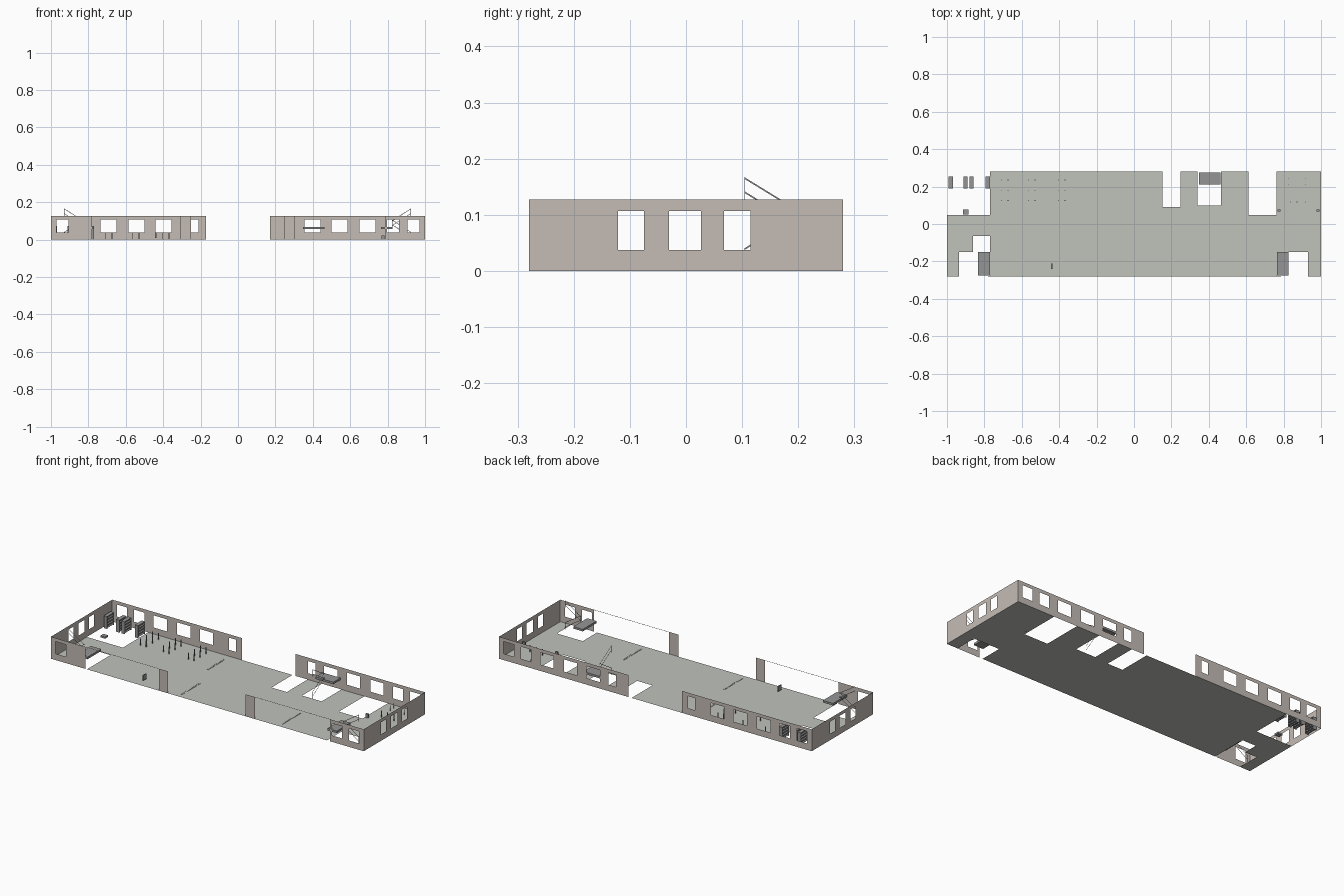
import bpy, bmesh
from mathutils import Vector

if "Cube" in bpy.data.objects:
    bpy.data.objects.remove(bpy.data.objects["Cube"])

H = 0.127            # wall height
W, D = 1.0, 0.28     # half length, half depth
Z0, Z1 = 0.037, 0.107  # window sill and head


def material(name, c):
    m = bpy.data.materials.new(name)
    m.diffuse_color = (*c, 1)
    m.use_nodes = True
    m.node_tree.nodes["Principled BSDF"].inputs["Base Color"].default_value = m.diffuse_color
    return m


WALL = material("wall_beige", (0.55, 0.50, 0.46))
FLOOR = material("floor_grey", (0.53, 0.54, 0.50))
DARK = material("furniture_grey", (0.30, 0.30, 0.30))


def finish(name, bm, mat):
    me = bpy.data.meshes.new(name)
    bm.to_mesh(me)
    bm.free()
    me.materials.append(mat)
    ob = bpy.data.objects.new(name, me)
    bpy.context.collection.objects.link(ob)
    return ob


def sheet(name, u, v, holes, place, mat):
    """Flat panel over u x v with rectangular holes (u0, u1, v0, v1)."""
    us = sorted({*u, *[a for h in holes for a in h[:2]]})
    vs = sorted({*v, *[a for h in holes for a in h[2:]]})
    bm = bmesh.new()
    for a, b in zip(us, us[1:]):
        for c, d in zip(vs, vs[1:]):
            mu, mv = (a + b) / 2, (c + d) / 2
            if any(h[0] < mu < h[1] and h[2] < mv < h[3] for h in holes):
                continue
            bm.faces.new([bm.verts.new(place(*p))
                          for p in ((a, c), (b, c), (b, d), (a, d))])
    bmesh.ops.remove_doubles(bm, verts=bm.verts, dist=1e-5)
    return finish(name, bm, mat)


def add_box(bm, x, y, z):
    vs = bmesh.ops.create_cube(bm, size=1)["verts"]
    for p in vs:
        p.co = Vector((x[0] + (p.co.x + .5) * (x[1] - x[0]),
                       y[0] + (p.co.y + .5) * (y[1] - y[0]),
                       z[0] + (p.co.z + .5) * (z[1] - z[0])))


def boxes(name, items, mat=DARK):
    bm = bmesh.new()
    for it in items:
        add_box(bm, *it)
    return finish(name, bm, mat)


def wall_x(name, y, x0, x1, windows):
    sheet(name, (x0, x1), (0, H), [(a, b, Z0, Z1) for a, b in windows],
          lambda a, c: (a, y, c), WALL)


# floor with shafts and stair openings
sheet("floor", (-W, W), (-D, D), [
    (-W, -0.77, 0.048, D), (0.152, 0.249, 0.09, D), (0.612, 0.762, 0.048, D),
    (0.34, 0.465, 0.10, D), (-0.86, -0.77, -0.15, -0.065),
    (-0.935, -0.77, -D, -0.15), (0.765, 0.93, -D, -0.15)],
    lambda a, b: (a, b, 0), FLOOR)

# back walls, left and right of the central opening
back = [(0.21, 0.255), (0.355, 0.44), (0.50, 0.585), (0.65, 0.735),
        (0.795, 0.86), (0.905, 0.97)]
wall_x("back_wall_left", D, -W, -0.17, [(-b, -a) for a, b in back])
back[0] = (0.25, 0.30)
wall_x("back_wall_right", D, 0.17, W, back)

# front corner walls and slim piers
wall_x("front_wall_left", -D, -W, -0.78, [(-0.97, -0.905)])
wall_x("front_wall_right", -D, 0.785, W, [(0.797, 0.86), (0.905, 0.97)])
wall_x("front_pier_left", -D, -0.31, -0.25, [])
wall_x("front_pier_right", -D, 0.245, 0.305, [])

# end walls
for side, x in (("left", -W), ("right", W)):
    sheet("end_wall_" + side, (-D, D), (0, H),
          [(-0.121, -0.075, Z0, Z1), (-0.03, 0.027, Z0, Z1),
           (0.068, 0.115, Z0, Z1)], lambda a, c, x=x: (x, a, c), WALL)

# thin head rails over the open front bays
boxes("front_head_rail", [((a, b), (-D, -D + 0.002), (H - 0.001, H))
                          for a, b in ((-0.78, -0.31), (0.305, 0.785))], WALL)

# stair landings
boxes("stair_landings", [
    ((0.347, 0.462), (0.21, 0.276), (0.056, 0.068)),
    ((-0.835, -0.77), (-0.276, -0.15), (0.056, 0.068)),
    ((0.765, 0.825), (-0.276, -0.15), (0.056, 0.068))])


# stair railings: thin sloping bars beside the missing flights
def railing(name, place, flip):
    """place(s, z): s runs from 0 at the landing to 0.11 at the open end."""
    bm = bmesh.new()
    L = 0.106

    def bar(s0, z0, s1, z1, t=0.003):
        q = [(s0, z0), (s1, z1), (s1, z1 - t), (s0, z0 - t)]
        if s0 == s1:
            q = [(s0, z0), (s1, z1), (s1 - 0.0015, z1), (s0 - 0.0015, z0)]
        bm.faces.new([bm.verts.new(place(*p)) for p in q])

    for lo, hi in ((0.062, 0.127), (0.066, 0.0)):
        for off in (0.04, 0.015):
            bar(0, lo + off, L, hi + off)
        for s in (0, L):
            z = lo if s == 0 else hi
            bar(s, z, s, z + 0.04)
    finish(name, bm, DARK)


railing("middle_stair_railing", lambda s, z: (0.405, 0.21 - s, z), 1)
railing("left_stair_railing", lambda s, z: (-0.83 - s * 0.94, -0.217, z), 1)
railing("right_stair_railing", lambda s, z: (0.825 + s * 0.94, -0.217, z), 1)

# shelf units: boards between two end panels
for i, x in enumerate((-0.98, -0.901, -0.868, -0.782)):
    x0, x1, y0, y1 = x - 0.011, x + 0.011, 0.19, 0.253
    parts = [((x0, x1), (y0, y1), (z, z + 0.002))
             for z in (0.006, 0.022, 0.038, 0.054, 0.070)]
    parts += [((x0, x1), (y, y + 0.002), (0, 0.072)) for y in (y0, y1 - 0.002)]
    parts.append(((x - 0.0005, x + 0.0005), (y0, y1), (0, 0.072)))
    boxes(f"shelf_unit_{i + 1}", parts)


# slim posts of the seating groups
def posts(name, pts, h, r=0.002):
    boxes(name, [((x - r, x + r), (y - r, y + r), (0, h)) for x, y in pts])


posts("left_room_posts", [(x + d, y) for x in (-0.71, -0.565, -0.405)
                          for d in (0, 0.036) for y in (0.235, 0.18, 0.125)], 0.038)
posts("right_room_posts", [(x, 0.118) for x in (0.835, 0.872, 0.915)], 0.038)
posts("right_room_pegs", [(x, y) for x in (0.825, 0.915)
                          for y in (0.21, 0.245)], 0.03, 0.001)

# small fixtures
boxes("right_room_cabinets", [((x - 0.008, x + 0.008), (0.068, 0.078), (0, 0.022))
                              for x in (0.775, 0.984)])
boxes("left_room_bench", [((-0.915, -0.885), (0.05, 0.077), (0.02, 0.03))])
boxes("notice_stand", [((-0.443, -0.437), (-0.24, -0.21), (0.008, 0.038))])

# partition tracks lying on the floor, made of short segments
for i, (x, y0, y1) in enumerate(((-0.25, 0.08, 0.245), (-0.185, -0.25, -0.08),
                                 (0.457, -0.25, -0.08))):
    n = 12
    step = (y1 - y0) / n
    boxes(f"partition_track_{i + 1}",
          [((x - 0.004, x + 0.004), (y0 + k * step, y0 + (k + 0.8) * step),
            (0, 0.0015)) for k in range(n)], FLOOR)
